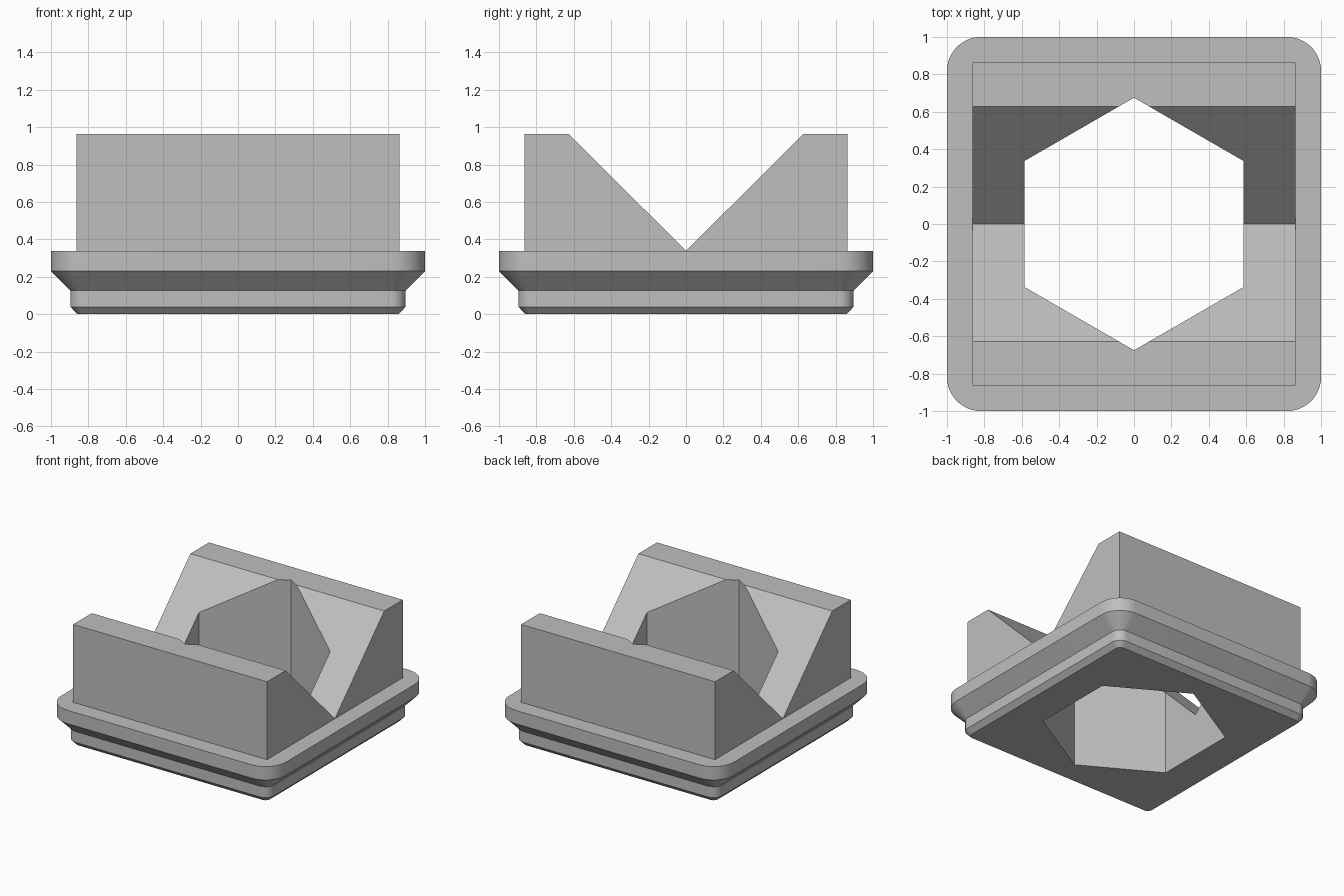
import bpy
import bmesh
import math

cube = bpy.data.objects.get("Cube")
if cube:
    bpy.data.objects.remove(cube, do_unlink=True)

grey = bpy.data.materials.new("plain grey")
grey.use_nodes = True
COLOUR = (0.52, 0.52, 0.52, 1)
grey.diffuse_color = COLOUR
grey.node_tree.nodes["Principled BSDF"].inputs["Base Color"].default_value = COLOUR


def loft(name, rings):
    """Join equal-length closed rings of points into a capped solid."""
    bm = bmesh.new()
    loops = [[bm.verts.new(p) for p in ring] for ring in rings]
    n = len(loops[0])
    for low, high in zip(loops, loops[1:]):
        for i in range(n):
            j = (i + 1) % n
            bm.faces.new((low[i], low[j], high[j], high[i]))
    bm.faces.new(loops[0][::-1])
    bm.faces.new(loops[-1])
    bmesh.ops.recalc_face_normals(bm, faces=bm.faces)
    mesh = bpy.data.meshes.new(name)
    bm.to_mesh(mesh)
    bm.free()
    mesh.materials.append(grey)
    obj = bpy.data.objects.new(name, mesh)
    bpy.context.collection.objects.link(obj)
    return obj


def rounded_square(half, radius, z, steps=12):
    ring = []
    for corner in range(4):
        mid = math.radians(45 + 90 * corner)
        cx = math.copysign(half - radius, math.cos(mid))
        cy = math.copysign(half - radius, math.sin(mid))
        for s in range(steps + 1):
            a = math.radians(90 * (corner + s / steps))
            ring.append((cx + radius * math.cos(a), cy + radius * math.sin(a), z))
    return ring


def boolean(target, tool, operation):
    mod = target.modifiers.new(operation.lower(), "BOOLEAN")
    mod.operation = operation
    mod.solver = "EXACT"
    mod.object = tool
    bpy.context.view_layer.objects.active = target
    bpy.ops.object.modifier_apply(modifier=mod.name)
    bpy.data.objects.remove(tool, do_unlink=True)


# Stepped foot: half width, corner radius, height
STEPS = [(0.858, 0.039, 0), (0.896, 0.077, 0.039), (0.896, 0.077, 0.126),
         (1, 0.181, 0.23), (1, 0.181, 0.337)]
holder = loft("notched_holder", [rounded_square(*s) for s in STEPS])

# Upper block with a V notch running across it
half = [(0.627, 0.964), (0.863, 0.964), (0.863, 0.25)]
profile = [(0, 0.338)] + half + [(-y, z) for y, z in reversed(half)]
block = loft("upper_block", [[(x, y, z) for y, z in profile] for x in (-0.863, 0.863)])
boolean(holder, block, "UNION")

# Hexagonal hole through everything
hexagon = [(0.675 * math.sin(k * math.pi / 3), 0.675 * math.cos(k * math.pi / 3))
           for k in range(6)]
cutter = loft("hex_cutter", [[(x, y, z) for x, y in hexagon] for z in (-0.5, 1.5)])
cutter.hide_render = True
boolean(holder, cutter, "DIFFERENCE")

# Smooth rounded corners, crisp edges elsewhere
bpy.ops.object.select_all(action="DESELECT")
holder.select_set(True)
bpy.context.view_layer.objects.active = holder
bpy.ops.object.shade_smooth_by_angle(angle=math.radians(25))
